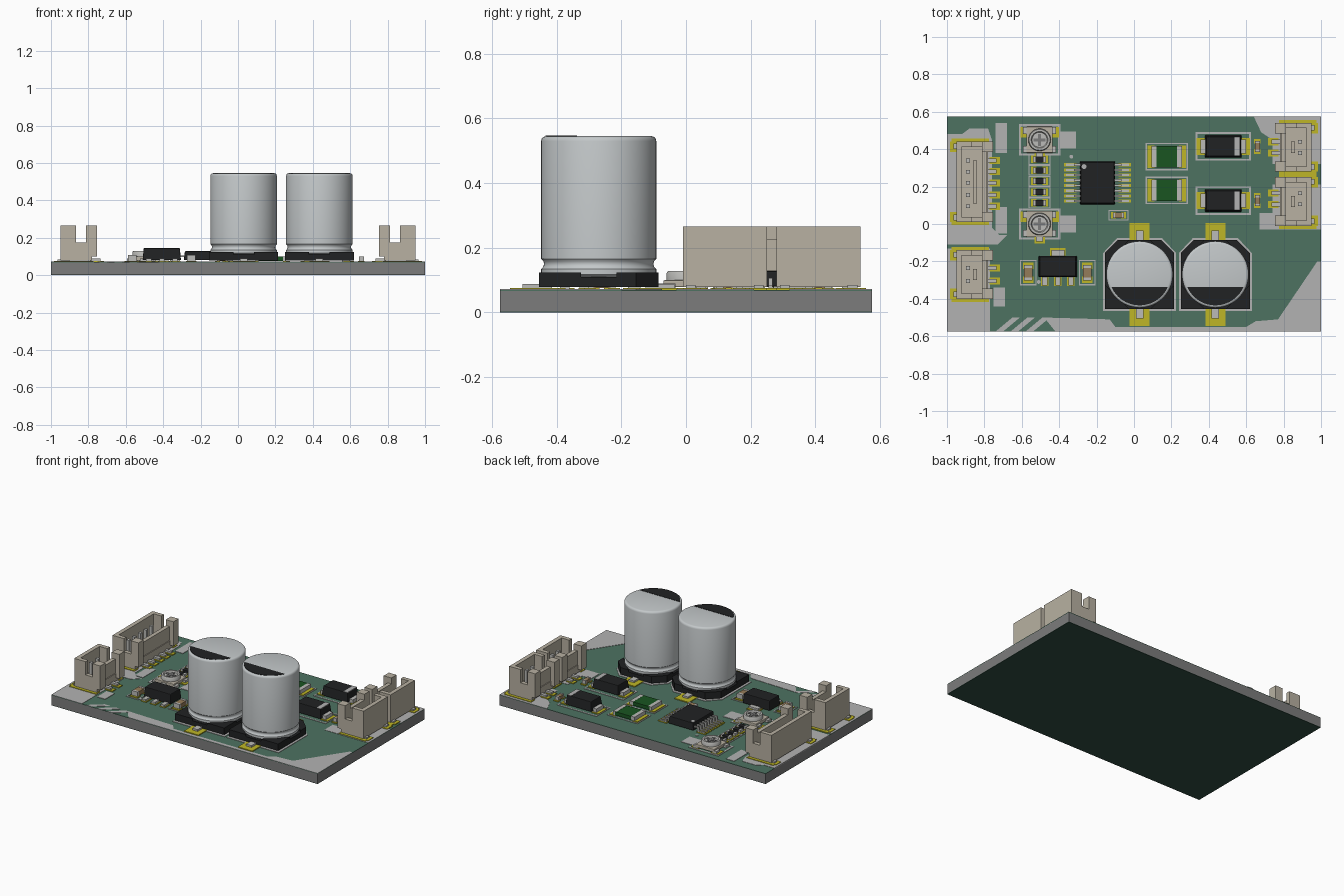
import bpy, bmesh, math

if "Cube" in bpy.data.objects:
    bpy.data.objects.remove(bpy.data.objects["Cube"])

def mat(name, r, g, b):
    m = bpy.data.materials.new(name)
    m.diffuse_color = (r, g, b, 1)
    m.use_nodes = True
    m.node_tree.nodes["Principled BSDF"].inputs["Base Color"].default_value = m.diffuse_color
    return m

GREEN = mat("mask_green", .075, .17, .12)
DARK = mat("mask_dark", .03, .075, .055)
CORE = mat("core_grey", .2, .2, .2)
SILK = mat("silk", .45, .45, .45)
PAD = mat("pad_yellow", .52, .47, .02)
BEIGE = mat("beige", .48, .44, .36)
BLACK = mat("black", .015, .016, .017)
METAL = mat("metal", .55, .58, .59)
TIN = mat("tin", .5, .5, .48)
RGREEN = mat("resistor_green", .01, .09, .015)
BROWN = mat("brown", .3, .2, .1)
TOP = .07

def finish(name, bm, m, bevel=0):
    bmesh.ops.recalc_face_normals(bm, faces=bm.faces)
    me = bpy.data.meshes.new(name)
    bm.to_mesh(me)
    bm.free()
    ob = bpy.data.objects.new(name, me)
    bpy.context.collection.objects.link(ob)
    me.materials.append(m)
    if bevel:
        b = ob.modifiers.new("bevel", 'BEVEL')
        b.width, b.segments = bevel, 2
    return ob

def prisms(name, polys, z0, z1, m):
    """Extruded outlines."""
    bm = bmesh.new()
    for p in polys:
        lo = [bm.verts.new((x, y, z0)) for x, y in p]
        hi = [bm.verts.new((x, y, z1)) for x, y in p]
        bm.faces.new(lo[::-1])
        bm.faces.new(hi)
        for i in range(len(p)):
            j = (i + 1) % len(p)
            bm.faces.new((lo[i], lo[j], hi[j], hi[i]))
    return finish(name, bm, m)

def boxes(name, items, m, bevel=0, taper=0):
    """Boxes given as x0, x1, y0, y1, z0, z1; taper pulls the top in."""
    bm = bmesh.new()
    for x0, x1, y0, y1, z0, z1 in items:
        for v in bmesh.ops.create_cube(bm, size=1)['verts']:
            sx, sy, up = v.co.x > 0, v.co.y > 0, v.co.z > 0
            t = taper if up else 0
            v.co = (x1 - t if sx else x0 + t, y1 - t if sy else y0 + t, z1 if up else z0)
    return finish(name, bm, m, bevel)

def cb(x, y, hx, hy, z0, z1):
    return (x - hx, x + hx, y - hy, y + hy, z0, z1)

def lathe(name, prof, x, y, m, n=64):
    bm = bmesh.new()
    rings = [[bm.verts.new((x + r * math.cos(2 * math.pi * i / n), y + r * math.sin(2 * math.pi * i / n), z))
              for i in range(n)] for r, z in prof]
    for a, b in zip(rings, rings[1:]):
        for i in range(n):
            bm.faces.new((a[i], a[(i + 1) % n], b[(i + 1) % n], b[i]))
    bm.faces.new(rings[0])
    bm.faces.new(rings[-1])
    ob = finish(name, bm, m)
    bpy.ops.object.select_all(action='DESELECT')
    ob.select_set(True)
    bpy.context.view_layer.objects.active = ob
    bpy.ops.object.shade_smooth_by_angle(angle=math.radians(35))
    return ob

pads = []      # copper pads, gathered as boxes
labels = []    # plain silkscreen patches
def pad(x, y, hx, hy):
    pads.append(cb(x, y, hx, hy, TOP - .005, TOP + .006))
def label(x0, x1, y0, y1):
    labels.append((x0, x1, y0, y1, TOP - .005, TOP + .003))
def outline(x, y, hx, hy, t=.01):
    for s in (-1, 1):
        labels.append(cb(x + s * hx, y, t / 2, hy + t / 2, TOP - .005, TOP + .003))
        labels.append(cb(x, y + s * hy, hx, t / 2, TOP - .005, TOP + .003))

# Board: core with a mask layer on each face
boxes("board_core", [(-1, 1, -.575, .575, .003, .067)], CORE)
boxes("board_top_mask", [(-1, 1, -.575, .575, .066, TOP)], GREEN)
boxes("board_bottom_mask", [(-1, 1, -.575, .575, 0, .004)], DARK)

# Silkscreen areas
silk = [
    [(-1, .48), (-.92, .48), (-.88, .51), (-.78, .51), (-.76, .45), (-.76, -.02), (-.72, -.06),
     (-.68, -.06), (-.73, -.11), (-1, -.11)],
    [(-1, -.13), (-.77, -.13), (-.77, -.575), (-1, -.575)],
    [(-.48, -.5), (-.13, -.51), (-.1, -.55), (.6, -.55), (.65, -.52), (.77, -.51), (.98, -.2), (1, -.2),
     (1, -.575), (-.42, -.575)],
    [(.64, .575), (1, .575), (1, .32), (.74, .32), (.74, .45), (.68, .49)],
    [(.67, -.03), (1, -.03), (1, .21), (.74, .21), (.74, .06), (.67, .06)]]
silk += [[(x, -.575), (x + .09, -.5), (x + .13, -.5), (x + .04, -.575)] for x in (-.74, -.66, -.58)]
prisms("silkscreen_areas", silk, TOP - .004, TOP + .002, SILK)
label(-.74, -.68, .38, .54)
label(-.74, -.68, -.05, .09)
label(-.75, -.69, -.44, -.34)

# Electrolytic capacitors
for k, cx in enumerate((.03, .435), 1):
    cy, h = -.27, .185
    at = lambda pts: [(cx + x, cy + y) for x, y in pts]
    prisms(f"capacitor_{k}_outline", [at([(-.195, -.195), (.195, -.195), (.195, .115), (.12, .195), (-.12, .195), (-.195, .115)])],
           TOP - .004, TOP + .003, SILK)
    prisms(f"capacitor_{k}_base", [at([(-h, -h), (h, -h), (h, .115), (.115, h), (-.115, h), (-h, .115)])], .078, .11, BLACK)
    posts = []
    for s in (-1, 1):
        posts.append(at([(s * h, -h), (s * h, -.055), (s * .055, -h)]))
        posts.append(at([(s * h, .055), (s * h, .115), (s * .115, h), (s * .055, h)]))
    prisms(f"capacitor_{k}_base_corners", posts, .1, .124, BLACK)
    R = .178
    lathe(f"capacitor_{k}_can", [(.15, .108), (.168, .11), (R, .118), (R, .134), (.171, .142), (.169, .15), (.171, .158), (R, .166),
                                 (R, .53), (.176, .538), (.171, .543), (.164, .545)], cx, cy, METAL)
    a0 = math.asin(.067 / .165)
    arc = [(math.pi + a0) + (math.pi - 2 * a0) * i / 24 for i in range(25)]
    prisms(f"capacitor_{k}_polarity_mark", [at([(.165 * math.cos(a), .165 * math.sin(a)) for a in arc])], .54, .547, BLACK)
    boxes(f"capacitor_{k}_leads", [cb(cx, cy + s * .19, .02, .045, .075, .088) for s in (-1, 1)], TIN)
    pad(cx, cy + .2, .054, .075)
    pad(cx, cy - .2, .054, .075)

# Open-topped connectors; s is the board side, u runs outward from the inner face
def connector(name, s, y0, y1, pins):
    def b(xa, xb, ya, yb, za, zb):
        return (min(s * xa, s * xb), max(s * xa, s * xb), ya, yb, za, zb)
    z, w = .265, .028
    items = [b(.78, .95, y0, y1, .078, .13),                       # floor
             b(.922, .95, y0, y1, .12, z),                         # outer wall
             b(.785, .812, y0 + .04, y1 - .04, .12, .225),         # inner wall
             b(.84, .862, y0 + .10, y1 - .10, .12, .17)]           # tongue
    for ya, yb, oa, ob in ((y0, y0 + w, y0, y0 + .055), (y1 - w, y1, y1 - .055, y1)):
        items += [b(.755, .812, oa, ob, .1, z), b(.865, .93, ya, yb, .12, z), b(.805, .87, ya, yb, .12, .175)]
        pads.append(b(.775, .975, ya - .016 if ya == y0 else ya, yb + (.016 if ya != y0 else 0), TOP - .005, TOP + .006))
        pads.append(b(.94, .985, oa, ob, TOP - .005, TOP + .006))
    boxes(name + "_housing", items, BEIGE)
    boxes(name + "_pins", [b(.878, .898, y - .01, y + .01, .12, .22) for y in pins]
          + [b(.735, .79, y - .011, y + .011, .074, .088) for y in pins]
          + [b(.90, .965, y, y + .03, .073, .085) for y in (y0 + .01, y1 - .04)], TIN)
    for y in pins:
        pad(s * .745, y, .028, .019)

connector("control_connector", -1, .01, .44, [.34, .28, .22, .155, .095])
connector("power_connector", -1, -.40, -.14, [-.235, -.305])
connector("output_connector_back", 1, .28, .54, [.44, .38])
connector("output_connector_front", 1, -.01, .25, [.165, .105])

# Driver chip with gull-wing leads
boxes("driver_chip_body", [(-.29, -.10, .105, .335, .08, .128)], BLACK, .004, .006)
lathe("driver_chip_dot", [(.013, .12), (.013, .1295)], -.267, .307, SILK, 20)
leads = []
for i in range(8):
    y = .317 - i * .0278
    for s in (-1, 1):
        x = -.195 + s * .145
        pad(x, y, .033, .0085)
        leads += [cb(x, y, .024, .006, .075, .083), cb(x - s * .024, y, .006, .006, .075, .106),
                  cb(x - s * .04, y, .02, .006, .098, .106)]
boxes("driver_chip_leads", leads, TIN)
lathe("chip_corner_mark", [(.01, .068), (.01, .073)], -.335, .36, SILK, 16)

# Voltage regulator
boxes("regulator_body", [(-.51, -.305, -.285, -.17, .08, .145)], BLACK, .004, .006)
boxes("regulator_leads", [cb(-.407 + d, -.3, .014, .03, .074, .088) for d in (-.07, 0, .07)]
      + [cb(-.407, -.16, .035, .02, .074, .088)], TIN)
for d in (-.07, 0, .07):
    pad(-.407 + d, -.3, .02, .032)
pad(-.407, -.155, .042, .028)
lathe("regulator_mark", [(.01, .068), (.01, .073)], -.51, -.31, SILK, 16)

# Small two-terminal chips: body with end caps, along x or y
def chip(name, x, y, along_y, L, W, m, top):
    f = (lambda o, a, w: (x, y + o, w, a)) if along_y else (lambda o, a, w: (x + o, y, a, w))
    boxes(name + "_body", [cb(*f(0, L * .62, W), .076, top)], m)
    boxes(name + "_ends", [cb(*f(s * L * .8, L * .2, W), .075, top + .002) for s in (-1, 1)], TIN)
    for s in (-1, 1):
        pad(*f(s * L * .9, L * .42, W * 1.25))

for i, x in enumerate((-.565, -.25), 1):
    chip(f"supply_capacitor_{i}", x, -.26, True, .042, .022, BROWN, .105)
    outline(x, -.26, .042, .065, .006)
for i, y in enumerate((.415, .125), 1):
    chip(f"output_capacitor_{i}", .66, y, True, .03, .014, BROWN, .098)
chip("chip_capacitor", -.083, .047, False, .03, .014, BROWN, .098)
outline(-.083, .047, .05, .026, .005)
for i in range(5):
    chip(f"small_resistor_{i + 1}", -.505, .345 - i * .058, False, .034, .016, BLACK, .09)
    outline(-.505, .345 - i * .058, .056, .026, .005)
for i, y in enumerate((.36, .18), 1):
    boxes(f"sense_resistor_{i}_body", [cb(.175, y, .066, .058, .076, .1)], RGREEN)
    boxes(f"sense_resistor_{i}_ends", [cb(.175 + s * .068, y, .013, .058, .075, .101) for s in (-1, 1)], TIN)
    for s in (-1, 1):
        pad(.175 + s * .085, y, .019, .06)
    outline(.175, y, .11, .07, .007)

# Diodes with cathode band
for i, y in enumerate((.415, .125), 1):
    boxes(f"diode_{i}_body", [cb(.477, y, .098, .06, .082, .145)], BLACK, .003, .008)
    boxes(f"diode_{i}_band", [cb(.552, y, .015, .05, .13, .1465)], SILK)
    boxes(f"diode_{i}_leads", [cb(.477 + s * .1, y, .022, .038, .074, .1) for s in (-1, 1)], TIN)
    for s in (-1, 1):
        pad(.477 + s * .115, y, .027, .045)
    outline(.477, y, .143, .072, .009)

# Trimmers with slotted dial
for i, y in enumerate((.45, 0), 1):
    x = -.505
    boxes(f"trimmer_{i}_base", [cb(x, y, .07, .07, .078, .1)], BEIGE, .004)
    lathe(f"trimmer_{i}_dial", [(.06, .095), (.06, .122), (.056, .128), (.045, .128), (.04, .12)], x, y, TIN, 40)
    boxes(f"trimmer_{i}_slot", [cb(x, y, .032, .008, .115, .124), cb(x, y, .008, .032, .115, .124)], CORE)
    boxes(f"trimmer_{i}_tabs", [cb(x + d, y + e, .018, .018, .074, .09) for d, e in ((-.07, .05), (.07, .05), (0, -.075), (-.07, -.05), (.07, -.05))], TIN)
    for d, e in ((-.075, .04), (.075, .04), (0, -.075)):
        pad(x + d, y + e, .028, .028)
    outline(x, y, .105, .078, .012)
    label(-.40, -.31, y - .045, y + .045)

boxes("silkscreen_marks", labels, SILK)
boxes("solder_pads", pads, PAD)
